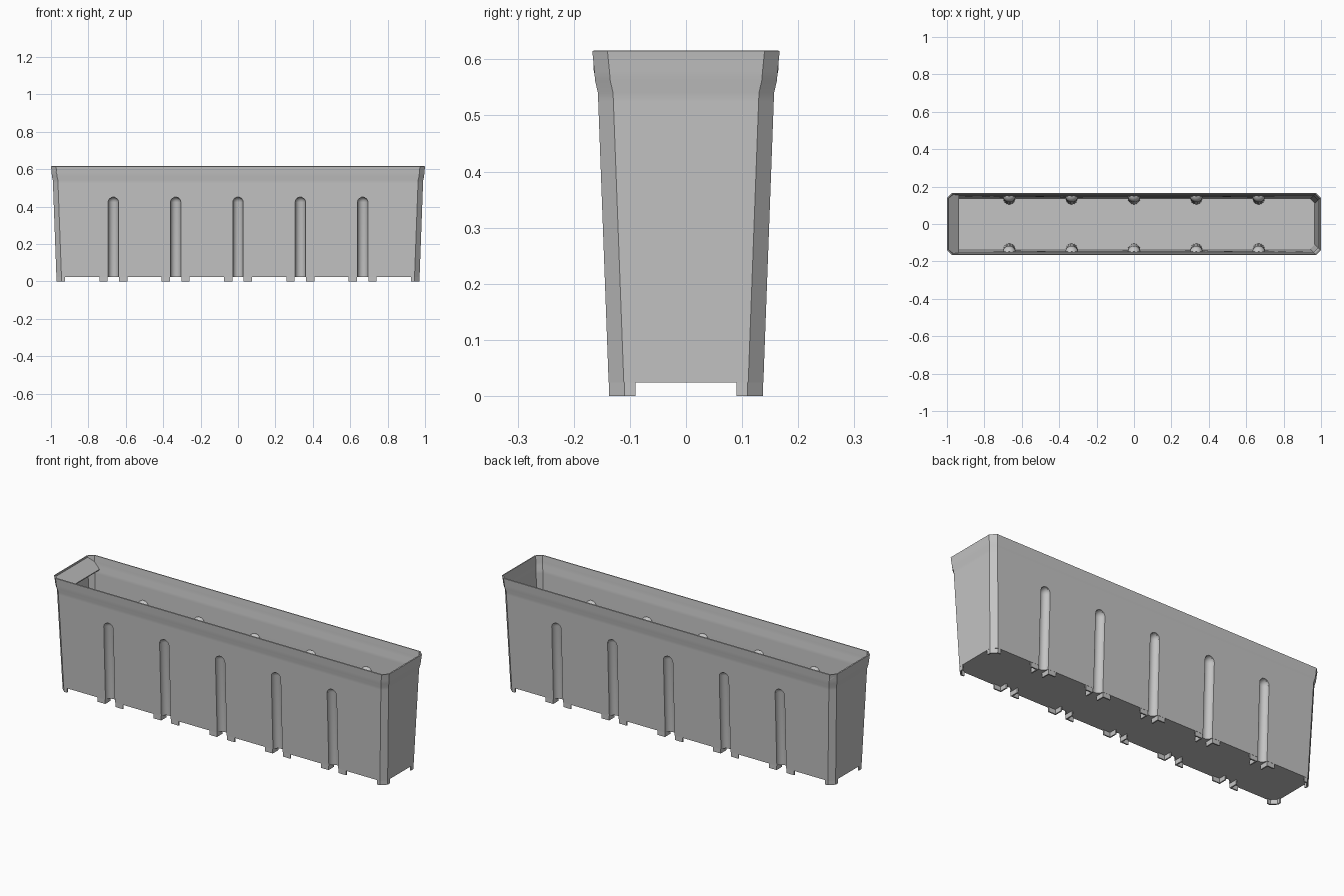
import bpy, bmesh, math

if "Cube" in bpy.data.objects:
    bpy.data.objects.remove(bpy.data.objects["Cube"])

grey = bpy.data.materials.new("plain grey plastic")
grey.use_nodes = True
colour = (0.55, 0.55, 0.55, 1)
grey.diffuse_color = colour
grey.node_tree.nodes["Principled BSDF"].inputs["Base Color"].default_value = colour

FLOOR, WALL, CHAMFER, GROOVE_R = 0.024, 0.007, 0.027, 0.028
LENGTH_EXTRA = 0.833          # half length minus half width
GROOVES = [i / 3 for i in range(-2, 3)]


def half_width(z):
    return 0.137 + 0.037 * z


def loft(bm, rings):
    """Closed solid through a stack of rings."""
    loops = [[bm.verts.new(p) for p in ring] for ring in rings]
    n = len(loops[0])
    bm.faces.new(loops[0][::-1])
    for a, b in zip(loops, loops[1:]):
        for i in range(n):
            j = (i + 1) % n
            bm.faces.new((a[i], a[j], b[j], b[i]))
    bm.faces.new(loops[-1])


def prism(bm, points, z0, z1):
    loft(bm, [[(x, y, z) for x, y in points] for z in (z0, z1)])


def make(name, bm):
    bmesh.ops.recalc_face_normals(bm, faces=bm.faces)
    mesh = bpy.data.meshes.new(name)
    bm.to_mesh(mesh)
    bm.free()
    mesh.materials.append(grey)
    obj = bpy.data.objects.new(name, mesh)
    bpy.context.collection.objects.link(obj)
    return obj


def activate(obj):
    bpy.ops.object.select_all(action='DESELECT')
    obj.select_set(True)
    bpy.context.view_layer.objects.active = obj


def box_ring(hy, z):
    """Rectangle with chamfered corners."""
    hx, c = hy + LENGTH_EXTRA, CHAMFER
    quarter = [(hx, hy - c), (hx - c, hy)]
    pts = quarter + [(-x, y) for x, y in quarter[::-1]]
    pts += [(-x, -y) for x, y in pts]
    return [(x, y, z) for x, y in pts]


# Tapered trough with a flared lip
bm = bmesh.new()
profile = [(half_width(z), z) for z in (FLOOR, 0.525, 0.54)]
profile += [(0.162, 0.562), (0.1635, 0.58), (0.167, 0.615)]
loft(bm, [box_ring(hy, z) for hy, z in profile])
trough = make("trough", bm)

# Round-topped grooves leaning with the long walls
bm = bmesh.new()
stations = [(-0.03, 1), (0.423, 1)]
stations += [(0.423 + GROOVE_R * math.sin(a), math.cos(a))
             for a in (math.radians(d) for d in (20, 40, 60, 78))]
for cx in GROOVES:
    for side in (-1, 1):
        rings = []
        for z, scale in stations:
            r, cy = GROOVE_R * scale, side * half_width(z)
            angles = [2 * math.pi * i / 24 for i in range(24)]
            rings.append([(cx + r * math.cos(a), cy + r * math.sin(a), z) for a in angles])
        loft(bm, rings)
cutter = make("groove_cutter", bm)
cutter.hide_render = True

activate(trough)
cut = trough.modifiers.new("grooves", 'BOOLEAN')
cut.operation, cut.solver, cut.object = 'DIFFERENCE', 'EXACT', cutter
bpy.ops.object.modifier_apply(modifier=cut.name)
bpy.data.objects.remove(cutter)

# Open the top and give the walls thickness
bm = bmesh.new()
bm.from_mesh(trough.data)
top = [f for f in bm.faces if all(v.co.z > 0.61 for v in f.verts)]
bmesh.ops.delete(bm, geom=top, context='FACES')
bm.to_mesh(trough.data)
bm.free()
shell = trough.modifiers.new("wall_thickness", 'SOLIDIFY')
shell.thickness, shell.offset = WALL, -1
bpy.ops.object.modifier_apply(modifier=shell.name)
bpy.ops.object.shade_smooth_by_angle(angle=math.radians(30))

# Sloping plate inside the right end
bm = bmesh.new()
outline = [(-0.998, -0.139, 0.613), (-0.972, -0.165, 0.588), (-0.935, -0.158, 0.552)]
outline += [(x, -y, z) for x, y, z in outline[::-1]]
loft(bm, [[(x, y, z - d) for x, y, z in outline] for d in (0.005, 0)])
make("end_plate", bm)

# L-shaped feet beside every groove
w, t, inner = half_width(0), WALL, 0.09
foot_top = FLOOR + 0.003
bm = bmesh.new()
ell = [(0.03, w), (0.075, w), (0.075, w - t), (0.03 + t, w - t), (0.03 + t, inner), (0.03, inner)]
for cx in GROOVES:
    for sx in (-1, 1):
        for sy in (-1, 1):
            prism(bm, [(cx + sx * x, sy * y) for x, y in ell], 0, foot_top)
make("groove_feet", bm)

# Corner feet following the chamfered corners
bm = bmesh.new()
e, c = w + LENGTH_EXTRA, CHAMFER
k = t * 0.41
corner = [(0.925, w), (e - c, w), (e, w - c), (e, inner),
          (e - t, inner), (e - t, w - c - k), (e - c - k, w - t), (0.925, w - t)]
for sx in (-1, 1):
    for sy in (-1, 1):
        prism(bm, [(sx * x, sy * y) for x, y in corner], 0, foot_top)
make("corner_feet", bm)
